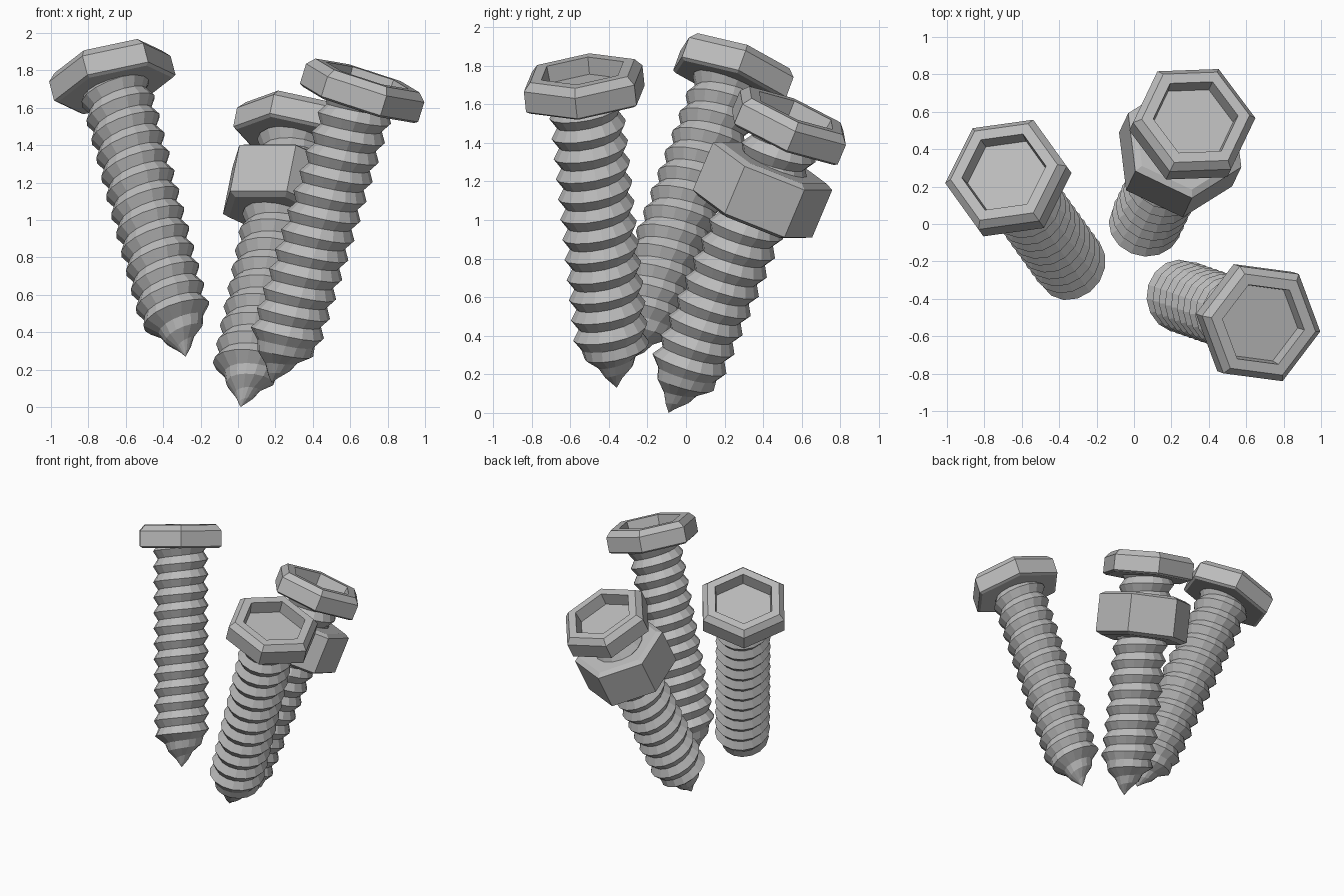
import bpy, bmesh
from math import cos, sin, pi, radians
from mathutils import Matrix, Vector

cube = bpy.data.objects.get("Cube")
if cube:
    bpy.data.objects.remove(cube)

steel = bpy.data.materials.new("grey_steel")
steel.use_nodes = True
colour = (0.5, 0.5, 0.5, 1)
steel.diffuse_color = colour
steel.node_tree.nodes["Principled BSDF"].inputs["Base Color"].default_value = colour

HEAD_BOTTOM, HEAD_TOP = 1.565, 1.73
PITCH, SIDES, TIP = 0.11, 16, 0.23
CREST, ROOT = 0.197, 0.163


def finish(bm, name, frame):
    bmesh.ops.remove_doubles(bm, verts=bm.verts, dist=0.0005)
    bmesh.ops.recalc_face_normals(bm, faces=bm.faces)
    mesh = bpy.data.meshes.new(name)
    bm.to_mesh(mesh)
    bm.free()
    mesh.materials.append(steel)
    obj = bpy.data.objects.new(name, mesh)
    obj.matrix_world = frame
    bpy.context.collection.objects.link(obj)


def hex_loft(name, profile, phase, frame):
    """Stack of hexagons given as (corner radius, height), capped at both ends."""
    bm = bmesh.new()
    rings = []
    for r, z in profile:
        angles = [phase + i * pi / 3 for i in range(6)]
        rings.append([bm.verts.new((r * cos(a), r * sin(a), z)) for a in angles])
    for low, high in zip(rings, rings[1:]):
        for i in range(6):
            j = (i + 1) % 6
            bm.faces.new((low[i], low[j], high[j], high[i]))
    bm.faces.new(rings[0])
    bm.faces.new(rings[-1])
    finish(bm, name, frame)


def threaded_shank(name, frame):
    """Helical ridge and groove, narrowing to a point at the bottom."""
    bm = bmesh.new()

    def spiral(radius, shift):
        verts = []
        for k in range(-SIDES, int(HEAD_BOTTOM / PITCH + 1) * SIDES):
            z = min(max(PITCH * (k / SIDES + shift), 0), HEAD_BOTTOM + 0.02)
            r = radius * min(1, z / TIP)
            a = 2 * pi * k / SIDES
            verts.append(bm.verts.new((r * cos(a), r * sin(a), z)))
        return verts

    root, crest = spiral(ROOT, 0), spiral(CREST, 0.5)
    for k in range(len(root) - 1):
        bm.faces.new((root[k], root[k + 1], crest[k + 1], crest[k]))
        if k + SIDES + 1 < len(root):
            bm.faces.new((crest[k], crest[k + 1], root[k + SIDES + 1], root[k + SIDES]))
    bmesh.ops.dissolve_degenerate(bm, dist=0.0005, edges=bm.edges)
    finish(bm, name, frame)


def axis_frame(tip, head):
    """Local z runs from the tip to the head, local y is the uphill lean."""
    axis = (Vector(head) - Vector(tip)).normalized()
    side = Vector((axis.y, -axis.x, 0)).normalized()
    lean = axis.cross(side)
    rot = Matrix((side, lean, axis)).transposed().to_4x4()
    return Matrix.Translation(tip) @ rot


# Bevelled head with a hexagonal socket
head_profile = [(0.315, HEAD_BOTTOM), (0.335, HEAD_BOTTOM + 0.012),
                (0.335, HEAD_TOP - 0.042), (0.295, HEAD_TOP),
                (0.232, HEAD_TOP), (0.222, HEAD_TOP - 0.09)]

bolts = {
    "left_bolt": ((-0.28, -0.30, 0.27), (-0.675, 0.25, 1.77), 90),
    "front_bolt": ((0.18, -0.36, 0.13), (0.665, -0.528, 1.685), 101),
    "back_bolt": ((0.015, -0.09, 0.0), (0.315, 0.54, 1.495), 90),
}
for name, (tip, head, turn) in bolts.items():
    frame = axis_frame(tip, head)
    threaded_shank(name + "_shank", frame)
    hex_loft(name + "_head", head_profile, radians(turn), frame)

# Nut on the back bolt
nut_profile = [(0.295, 1.12), (0.335, 1.14), (0.335, 1.41), (0.295, 1.43)]
hex_loft("nut", nut_profile, 0, frame)
